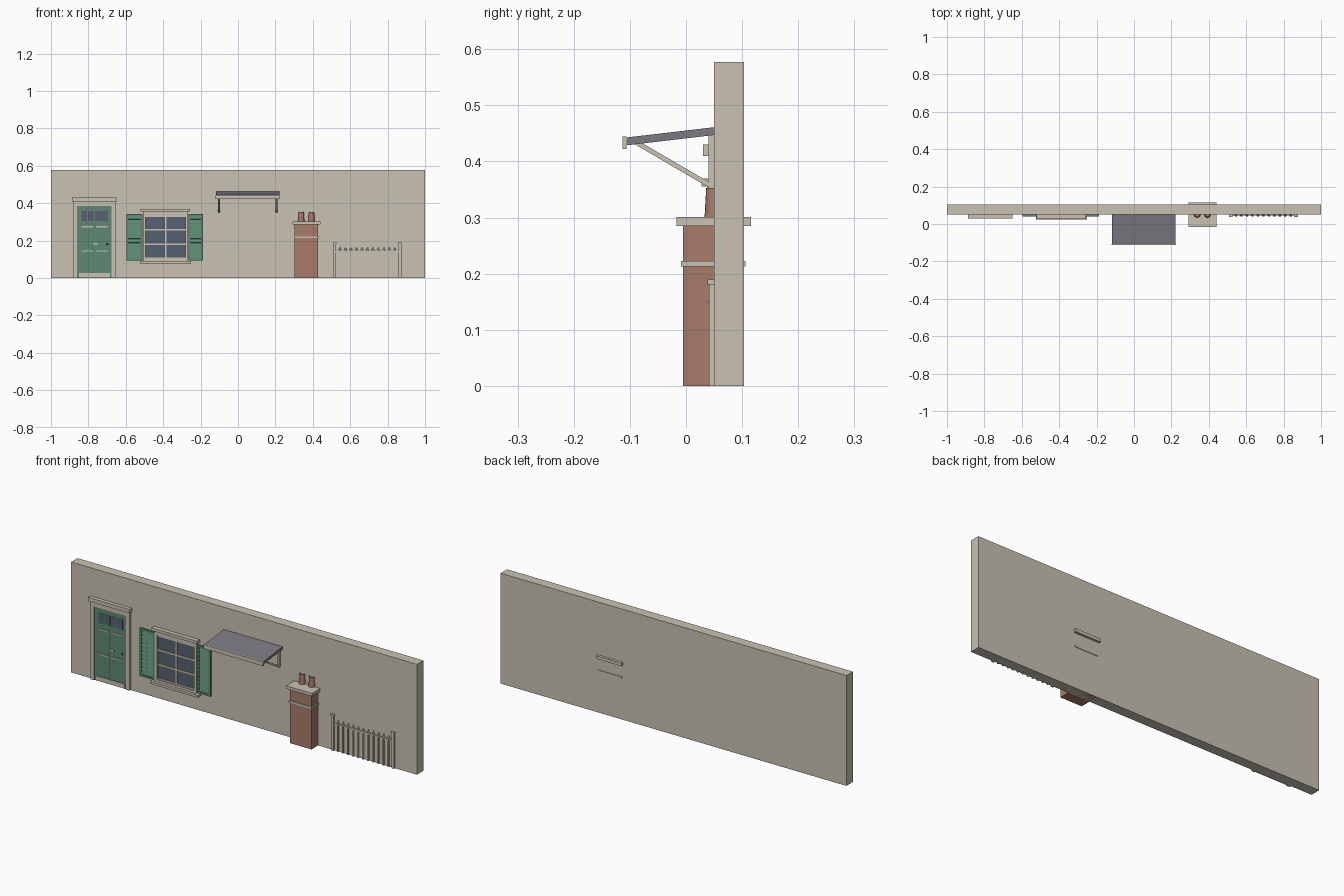
import bpy, bmesh
from math import radians
from mathutils import Vector, Matrix

cube = bpy.data.objects.get("Cube")
if cube:
    bpy.data.objects.remove(cube, do_unlink=True)


def material(name, rgb):
    m = bpy.data.materials.new(name)
    m.use_nodes = True
    m.diffuse_color = (*rgb, 1)
    m.node_tree.nodes["Principled BSDF"].inputs["Base Color"].default_value = (*rgb, 1)
    return m


CREAM = material("cream stone", (0.58, 0.54, 0.45))
GREEN = material("green paint", (0.11, 0.25, 0.175))
BRICK = material("red brick", (0.39, 0.2, 0.145))
SLATE = material("grey slate", (0.2, 0.195, 0.22))
GLASS = material("dark glass", (0.095, 0.12, 0.165))
METAL = material("dark metal", (0.06, 0.06, 0.06))

FACE = 0.05      # front plane of the wall
BACK = 0.103


def finish(name, bm, mat):
    me = bpy.data.meshes.new(name)
    bmesh.ops.recalc_face_normals(bm, faces=bm.faces)
    bm.to_mesh(me)
    bm.free()
    me.materials.append(mat)
    ob = bpy.data.objects.new(name, me)
    bpy.context.collection.objects.link(ob)
    return ob


def add_box(bm, x, y, z):
    size = [b - a for a, b in (x, y, z)]
    mid = [(a + b) / 2 for a, b in (x, y, z)]
    bmesh.ops.create_cube(bm, size=1, matrix=Matrix.LocRotScale(Vector(mid), None, Vector(size)))


def boxes(name, mat, *parts):
    """One object made of boxes, each given as x, y and z ranges."""
    bm = bmesh.new()
    for part in parts:
        add_box(bm, *part)
    return finish(name, bm, mat)


def prism(name, mat, profile, *x_ranges):
    """Extrude a (y, z) outline along x, once for each x range."""
    bm = bmesh.new()
    for x0, x1 in x_ranges:
        face = bm.faces.new([bm.verts.new((x0, y, z)) for y, z in profile])
        new = bmesh.ops.extrude_face_region(bm, geom=[face])["geom"]
        bmesh.ops.translate(bm, vec=(x1 - x0, 0, 0),
                            verts=[v for v in new if isinstance(v, bmesh.types.BMVert)])
    return finish(name, bm, mat)


def out(depth):
    return (FACE - depth, FACE + 0.002)


def grid_cells(x, z, columns, rows, gap):
    """Ranges of evenly spaced cells inside a rectangle."""
    w, h = (x[1] - x[0]) / columns, (z[1] - z[0]) / rows
    return [((x[0] + i * w + gap / 2, x[0] + (i + 1) * w - gap / 2),
             (z[0] + j * h + gap / 2, z[0] + (j + 1) * h - gap / 2))
            for i in range(columns) for j in range(rows)]


# Wall
boxes("wall", CREAM, ((-1, 1), (FACE, BACK), (0, 0.577)))

# Door with surround, panels, fanlight and fittings
boxes("door_surround", CREAM,
      ((-0.88, -0.86), out(0.01), (0, 0.41)), ((-0.675, -0.655), out(0.01), (0, 0.41)),
      ((-0.86, -0.675), out(0.01), (0.385, 0.41)))
boxes("door_cornice", CREAM, ((-0.887, -0.649), out(0.02), (0.41, 0.43)))
boxes("door_leaf", GREEN, ((-0.86, -0.675), out(0.005), (0, 0.385)))
boxes("door_fanlight", GLASS, *[(x, out(0.0065), z) for x, z in
      grid_cells((-0.84, -0.695), (0.303, 0.36), 4, 1, 0.005)])
panels = (grid_cells((-0.845, -0.69), (0.155, 0.28), 2, 1, 0.016)
          + grid_cells((-0.845, -0.69), (0.025, 0.15), 2, 1, 0.016))
boxes("door_panels", GREEN, *[(x, out(0.0075), z) for x, z in panels])
boxes("door_panel_mouldings", CREAM, *[(x, out(0.009), (z[1] - 0.001, z[1] + 0.005)) for x, z in panels])
boxes("door_centre_seam", METAL, ((-0.779, -0.775), out(0.006), (0.027, 0.28)))
boxes("door_kick_plate", CREAM, ((-0.85, -0.685), out(0.009), (0.003, 0.026)))
boxes("door_letter_plate", CREAM, ((-0.772, -0.748), out(0.009), (0.178, 0.186)))
bm = bmesh.new()
bmesh.ops.create_uvsphere(bm, u_segments=12, v_segments=8, radius=0.005,
                          matrix=Matrix.Translation((-0.698, FACE - 0.009, 0.18)))
for f in bm.faces:
    f.smooth = True
finish("door_knob", bm, METAL)

# Window: surround, glass, glazing bars, lintel and sill
boxes("window_surround", CREAM,
      ((-0.508, -0.494), out(0.013), (0.09, 0.355)), ((-0.28, -0.266), out(0.013), (0.09, 0.355)),
      ((-0.494, -0.28), out(0.013), (0.335, 0.355)), ((-0.494, -0.28), out(0.013), (0.09, 0.102)))
boxes("window_glass", GLASS, ((-0.494, -0.28), out(0.004), (0.102, 0.335)))
boxes("window_glazing_bars", CREAM,
      ((-0.391, -0.383), out(0.008), (0.102, 0.335)),
      *[((-0.494, -0.28), out(0.008), (z - 0.004, z + 0.004)) for z in (0.106, 0.181, 0.257, 0.331)])
boxes("window_lintel", CREAM, ((-0.52, -0.256), out(0.022), (0.355, 0.37)))
boxes("window_sill", CREAM, ((-0.525, -0.25), out(0.027), (0.078, 0.09)))

# Louvred shutters on both sides of the window
for side, x0, x1 in (("right", -0.597, -0.51), ("left", -0.264, -0.188)):
    z0, z1, rim = 0.093, 0.343, 0.01
    boxes(side + "_shutter_frame", GREEN,
          ((x0, x1), out(0.004), (z0, z1)),
          ((x0, x0 + rim), out(0.009), (z0, z1)), ((x1 - rim, x1), out(0.009), (z0, z1)),
          ((x0 + rim, x1 - rim), out(0.009), (z0, z0 + rim)),
          ((x0 + rim, x1 - rim), out(0.009), (z1 - rim, z1)))
    bm = bmesh.new()
    count = 11
    for i in range(count):
        z = z0 + rim + (i + 0.5) * (z1 - z0 - 2 * rim) / count
        bmesh.ops.create_cube(bm, size=1, matrix=Matrix.Translation(((x0 + x1) / 2, FACE - 0.005, z))
                              @ Matrix.Rotation(radians(-15), 4, "X")
                              @ Matrix.Diagonal((x1 - x0 - 2 * rim, 0.003, 0.018, 1)))
    finish(side + "_shutter_louvres", bm, GREEN)

# Canopy: sloping roof, fascia and brackets
prism("canopy_roof", SLATE, [(-0.112, 0.428), (FACE, 0.447), (FACE, 0.461), (-0.112, 0.442)],
      (-0.118, 0.222))
boxes("canopy_fascia", CREAM, ((-0.12, 0.224), (-0.113, -0.106), (0.422, 0.444)))
bracket_x = [(-0.106, -0.096), (0.2, 0.21)]
prism("canopy_braces", CREAM, [(-0.092, 0.431), (0.045, 0.351), (0.045, 0.361), (-0.077, 0.432)], *bracket_x)
boxes("canopy_wall_posts", CREAM, *[(x, out(0.01), (0.352, 0.447)) for x in bracket_x])

# Chimney: stack, band, cap and hollow pots
boxes("chimney_stack", BRICK, ((0.303, 0.428), (-0.005, BACK - 0.001), (0, 0.286)))
boxes("chimney_band", CREAM, ((0.299, 0.432), (-0.009, 0.106), (0.213, 0.223)))
boxes("chimney_cap", CREAM, ((0.291, 0.44), (-0.017, 0.116), (0.285, 0.301)))
for side, x in (("right", 0.338), ("left", 0.393)):
    bm = bmesh.new()
    rings = []
    for r, z in ((0.017, 0.3), (0.014, 0.353), (0.011, 0.353), (0.011, 0.305)):
        ring = bmesh.ops.create_circle(bm, segments=16, radius=r,
                                       matrix=Matrix.Translation((x, FACE, z)))["verts"]
        if rings:
            for i in range(16):
                j = (i + 1) % 16
                bm.faces.new((rings[-1][i], rings[-1][j], ring[j], ring[i]))
        rings.append(ring)
    bm.faces.new(rings[-1])
    pot = finish(side + "_chimney_pot", bm, BRICK)
    pot.select_set(True)
    bpy.context.view_layer.objects.active = pot
    bpy.ops.object.shade_smooth_by_angle(angle=radians(40))
    pot.select_set(False)

# Fence: posts with caps, rail, pickets with pointed tips
posts = (0.517, 0.866)
boxes("fence_posts", CREAM, *[((x - 0.007, x + 0.007), out(0.009), (0, 0.183)) for x in posts])
boxes("fence_post_caps", CREAM, *[((x - 0.01, x + 0.01), out(0.012), (0.181, 0.19)) for x in posts])
boxes("fence_rail", CREAM, (posts, out(0.005), (0.136, 0.144)))
picket_x = [0.545 + 0.0293 * i for i in range(11)]
boxes("fence_pickets", CREAM, *[((x - 0.0035, x + 0.0035), out(0.007), (0, 0.148)) for x in picket_x])
bm = bmesh.new()
for x in picket_x:
    bmesh.ops.create_cone(bm, cap_ends=True, segments=8, radius1=0.008, radius2=0.001, depth=0.018,
                          matrix=Matrix.Translation((x, FACE - 0.003, 0.157)))
finish("fence_picket_tips", bm, CREAM)
